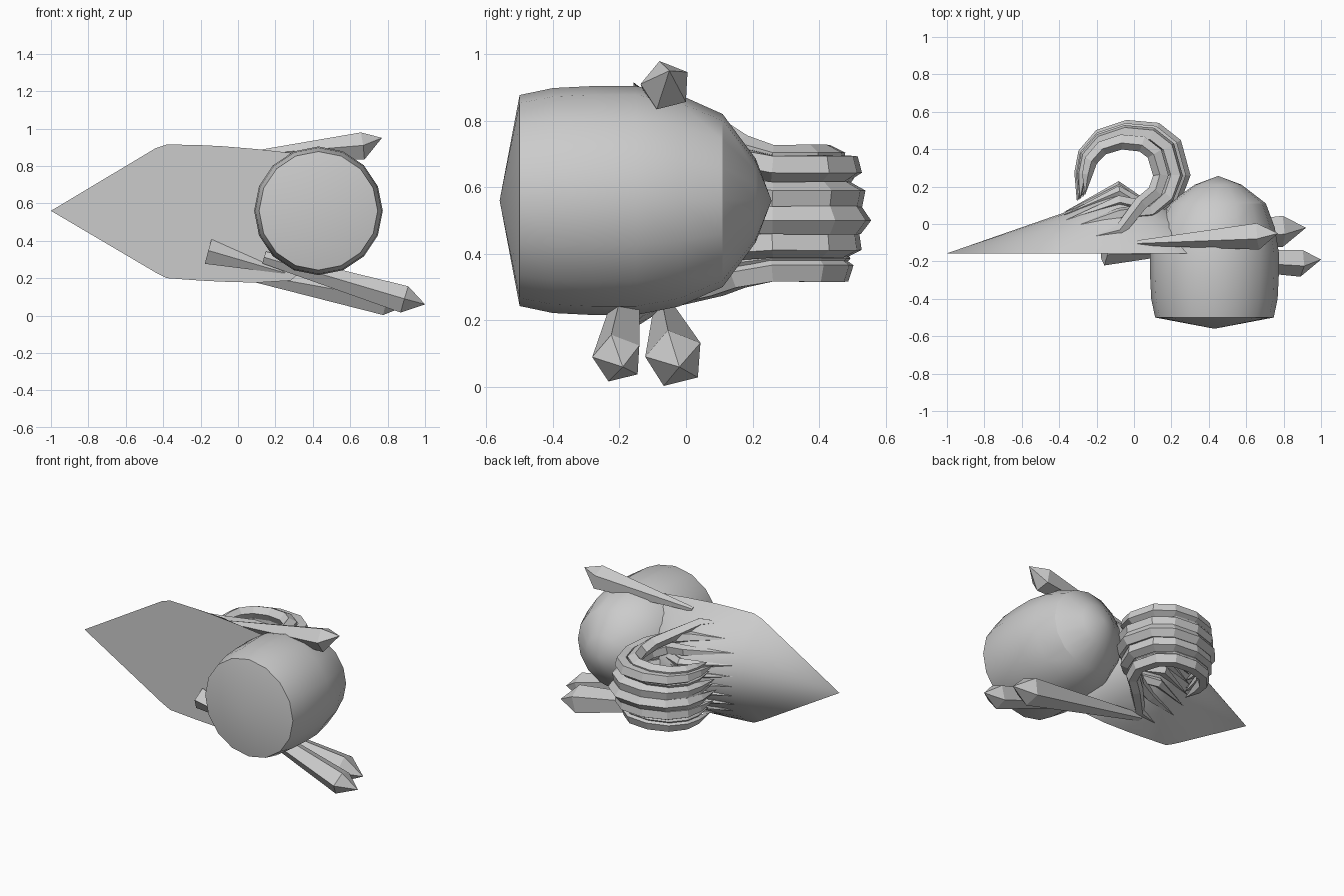
import bpy, bmesh, math, random
from mathutils import Vector

cube = bpy.data.objects.get("Cube")
if cube:
    bpy.data.objects.remove(cube)

grey = bpy.data.materials.new("plain grey")
grey.use_nodes = True
grey.diffuse_color = (0.6, 0.6, 0.6, 1)
grey.node_tree.nodes["Principled BSDF"].inputs["Base Color"].default_value = (0.6, 0.6, 0.6, 1)


def loft(name, rings, smooth=False):
    """Skin a closed surface over rings that share a point count."""
    bm = bmesh.new()
    rows = [[bm.verts.new(p) for p in ring] for ring in rings]
    n = len(rows[0])
    for a, b in zip(rows, rows[1:]):
        for i in range(n):
            j = (i + 1) % n
            bm.faces.new((a[i], a[j], b[j], b[i]))
    bm.faces.new(rows[0][::-1])
    bm.faces.new(rows[-1])
    bmesh.ops.remove_doubles(bm, verts=bm.verts, dist=0.0005)
    bmesh.ops.recalc_face_normals(bm, faces=bm.faces)
    mesh = bpy.data.meshes.new(name)
    bm.to_mesh(mesh)
    bm.free()
    mesh.materials.append(grey)
    obj = bpy.data.objects.new(name, mesh)
    bpy.context.collection.objects.link(obj)
    if smooth:
        bpy.ops.object.select_all(action='DESELECT')
        obj.select_set(True)
        bpy.context.view_layer.objects.active = obj
        bpy.ops.object.shade_smooth_by_angle(angle=math.radians(30))
    return obj


def tube(name, path, radii, sides=5, turn=0.0):
    """Faceted tube along a path; a zero radius makes a point."""
    pts = [Vector(p) for p in path]
    rings = []
    for k, p in enumerate(pts):
        along = (pts[min(k + 1, len(pts) - 1)] - pts[max(k - 1, 0)]).normalized()
        side = along.cross(Vector((0, 0, 1))).normalized()
        up = side.cross(along)
        ring = []
        for i in range(sides):
            a = turn + math.tau * i / sides
            ring.append(p + radii[k] * (math.cos(a) * up + math.sin(a) * side))
        rings.append(ring)
    return loft(name, rings)


# Barrel-shaped head along the y axis: centre x, y, radius
profile = [(0.43, -0.56, 0), (0.43, -0.5, 0.317), (0.43, -0.4, 0.338), (0.43, -0.28, 0.344),
           (0.43, -0.15, 0.344), (0.435, -0.02, 0.318), (0.445, 0.11, 0.26),
           (0.45, 0.21, 0.125), (0.45, 0.257, 0)]
angles = [math.tau * i / 16 for i in range(16)]
loft("head", [[(x + r * math.sin(a), y, 0.56 + r * math.cos(a)) for a in angles]
              for x, y, r in profile], smooth=True)

# Pointed body with a flat front and a ridged back: x, low z, high z, depth
FRONT = -0.157
sections = [(-1, 0.56, 0.56, 0), (-0.44, 0.23, 0.895, 0.195), (-0.38, 0.2, 0.915, 0.215),
            (-0.2, 0.187, 0.911, 0.3), (-0.08, 0.181, 0.905, 0.345),
            (0.1, 0.176, 0.89, 0.29), (0.28, 0.187, 0.87, 0.18), (0.42, 0.3, 0.78, 0.05)]


def dome(low, high, depth, a):
    y = FRONT + depth * math.sin(a) ** 2
    return y, (low + high) / 2 + (high - low) / 2 * math.cos(a)


loft("body", [[(x, *dome(low, high, depth, math.pi * i / 16)) for i in range(17)]
              for x, low, high, depth in sections], smooth=True)

# Crystal-like limbs: root, shoulder, tip, root radius, shoulder radius
limbs = {
    "upper_limb": ((0.02, -0.1, 0.855), (0.665, -0.06, 0.905), (0.77, -0.05, 0.95), 0.015, 0.077),
    "lower_front_limb": ((0.14, -0.17, 0.31), (0.89, -0.205, 0.085), (1, -0.19, 0.06), 0.035, 0.077),
    "lower_back_limb": ((-0.1, -0.07, 0.25), (0.79, -0.033, 0.085), (0.92, -0.02, 0.06), 0.025, 0.09),
}
for name, (root, shoulder, tip, r0, r1) in limbs.items():
    tube(name, (root, shoulder, tip), (r0, r1, 0), turn=0.25)

# Short wedge on the front of the body
tube("front_wedge", ((-0.16, -0.15, 0.34), (0.25, -0.155, 0.228)), (0.072, 0.005), turn=0.2)

# Fan of curling tail strands that hug the ridged back, then hook round
random.seed(4)
curl = [(0.1, 0.06), (0.2, 0.14), (0.245, 0.26), (0.2, 0.42), (0.11, 0.49),
        (-0.04, 0.505), (-0.18, 0.46), (-0.26, 0.37), (-0.285, 0.27), (-0.3, 0.12)]
radii = [0, 0.034, 0.04, 0.042, 0.044, 0.045, 0.045, 0.043, 0.041, 0.038, 0.03, 0]
COUNT = 10
for k in range(COUNT):
    t = 2 * k / (COUNT - 1) - 1
    size = 1.02 - 0.17 * t * t - (0.12 if k % 2 else 0) + random.uniform(-0.03, 0.03)
    root_z = 0.55 + 0.3 * t
    end_z = 0.525 + 0.165 * t + random.uniform(-0.01, 0.01)
    bulge = 1 - ((root_z - 0.55) / 0.36) ** 2
    root_x = -0.38 + 0.15 * t ** 4
    path = [(x, FRONT + (0.22 + (x + 0.38) * 0.42) * bulge + lift, root_z + (end_z - root_z) * drop)
            for x, lift, drop in ((root_x, 0, 0), (-0.08, 0.01, 0.2))]
    for i, (x, y) in enumerate(curl):
        z = root_z + (end_z - root_z) * min(1, 0.55 + 0.25 * i)
        path.append((-0.15 + (x + 0.15) * size, 0.25 + (y - 0.25) * size, z))
    tube(f"tail_strand_{k + 1}", path, radii, turn=0.4 * k)
